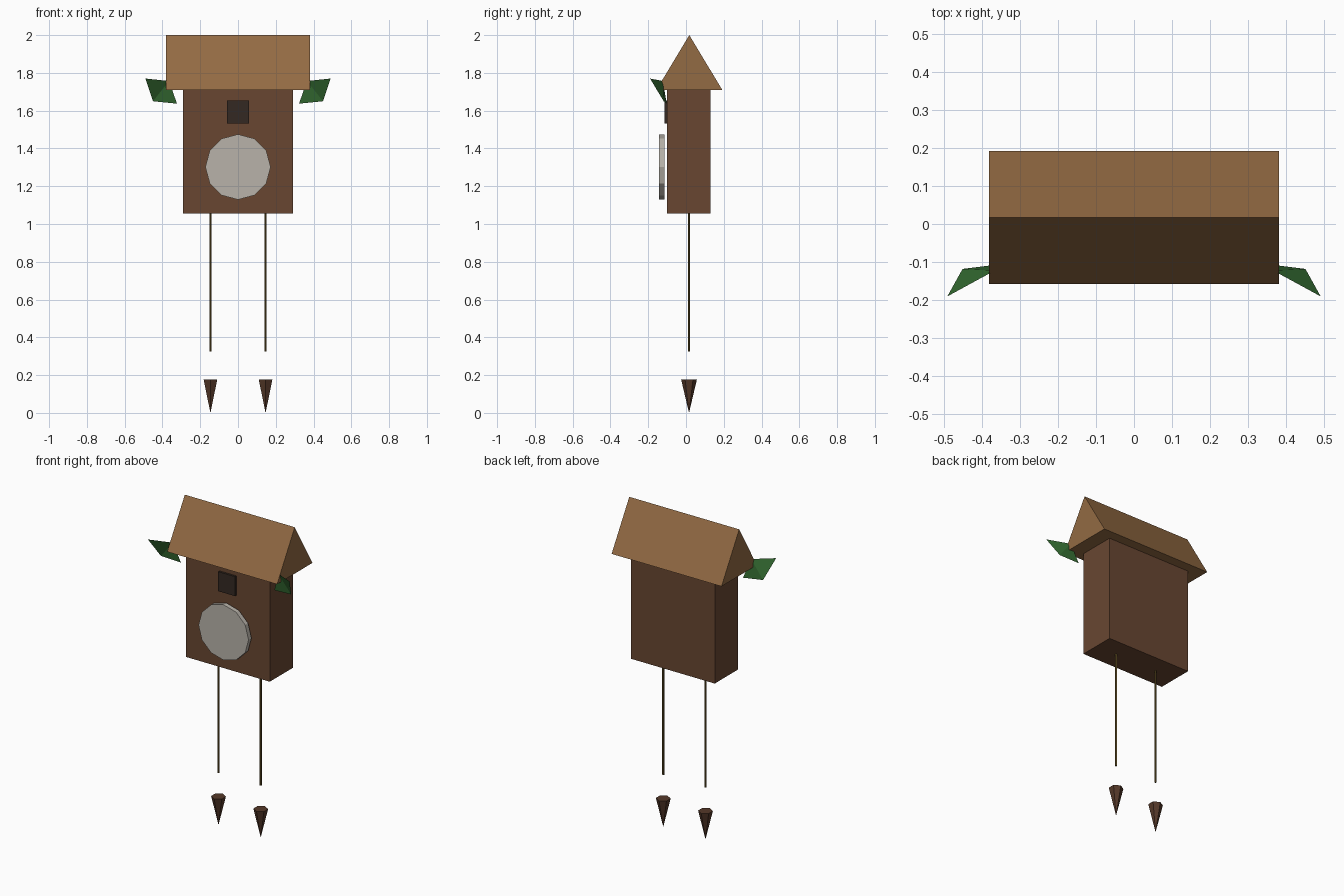
import bpy, bmesh
from math import pi
from mathutils import Matrix

if "Cube" in bpy.data.objects:
    bpy.data.objects.remove(bpy.data.objects["Cube"])


def material(name, rgb):
    m = bpy.data.materials.new(name)
    m.diffuse_color = (*rgb, 1)
    m.use_nodes = True
    m.node_tree.nodes["Principled BSDF"].inputs["Base Color"].default_value = m.diffuse_color
    return m


BODY = material("body_brown", (0.14, 0.062, 0.031))
ROOF = material("roof_brown", (0.29, 0.145, 0.056))
DARK = material("dark_wood", (0.034, 0.022, 0.016))
DIAL = material("dial_ivory", (0.48, 0.45, 0.40))
BRASS = material("dull_brass", (0.14, 0.09, 0.02))
CONE = material("pine_cone", (0.09, 0.04, 0.022))
LEAF = material("leaf_green", (0.033, 0.14, 0.03))


def finish(name, bm, mat):
    mesh = bpy.data.meshes.new(name)
    bm.to_mesh(mesh)
    bm.free()
    mesh.materials.append(mat)
    ob = bpy.data.objects.new(name, mesh)
    bpy.context.collection.objects.link(ob)
    return ob


def box(name, lo, hi, mat):
    bm = bmesh.new()
    size = [b - a for a, b in zip(lo, hi)]
    mid = [(a + b) / 2 for a, b in zip(lo, hi)]
    bmesh.ops.create_cube(bm, size=1, matrix=Matrix.Translation(mid) @ Matrix.Diagonal((*size, 1)))
    return finish(name, bm, mat)


def cone(name, center, r_low, r_high, height, sides, mat, tilt=0):
    bm = bmesh.new()
    bmesh.ops.create_cone(bm, cap_ends=True, segments=sides, radius1=r_low, radius2=r_high,
                          depth=height,
                          matrix=Matrix.Translation(center) @ Matrix.Rotation(tilt, 4, 'X'))
    bmesh.ops.remove_doubles(bm, verts=bm.verts, dist=1e-5)
    return finish(name, bm, mat)


# Case and little door
box("case", (-0.29, -0.10, 1.055), (0.29, 0.13, 1.71), BODY)
box("bird_door", (-0.058, -0.113, 1.533), (0.058, -0.10, 1.655), DARK)

# Gable roof: triangular profile extruded along x
bm = bmesh.new()
profile = [(-0.157, 1.71), (0.192, 1.71), (0.0175, 2.0)]
gable = bm.faces.new([bm.verts.new((-0.38, y, z)) for y, z in profile])
ext = bmesh.ops.extrude_face_region(bm, geom=[gable], use_keep_orig=True)
bmesh.ops.translate(bm, vec=(0.76, 0, 0),
                    verts=[g for g in ext["geom"] if isinstance(g, bmesh.types.BMVert)])
bmesh.ops.recalc_face_normals(bm, faces=bm.faces)
finish("roof", bm, ROOF)

# Twelve-sided dial, standing just off the case
cone("dial", (0, -0.1285, 1.302), 0.173, 0.173, 0.029, 12, DIAL, pi / 2)

for side, s in (("left", -1), ("right", 1)):
    # Chain and hanging cone weight
    cone(side + "_chain", (s * 0.146, 0.016, 0.69), 0.006, 0.006, 0.73, 6, BRASS)
    cone(side + "_weight", (s * 0.146, 0.016, 0.089), 0, 0.042, 0.178, 6, CONE)

    # Folded leaf tucked under the eave
    bm = bmesh.new()
    tip, low, root, top = [bm.verts.new((s * x, y, z)) for x, y, z in (
        (0.49, -0.19, 1.77), (0.45, -0.118, 1.65),
        (0.323, -0.102, 1.637), (0.365, -0.122, 1.757))]
    for tri in ((tip, top, low), (low, top, root)):
        bm.faces.new(tri if s < 0 else tri[::-1])
    bmesh.ops.reverse_faces(bm, faces=bm.faces)
    finish(side + "_leaf", bm, LEAF)
